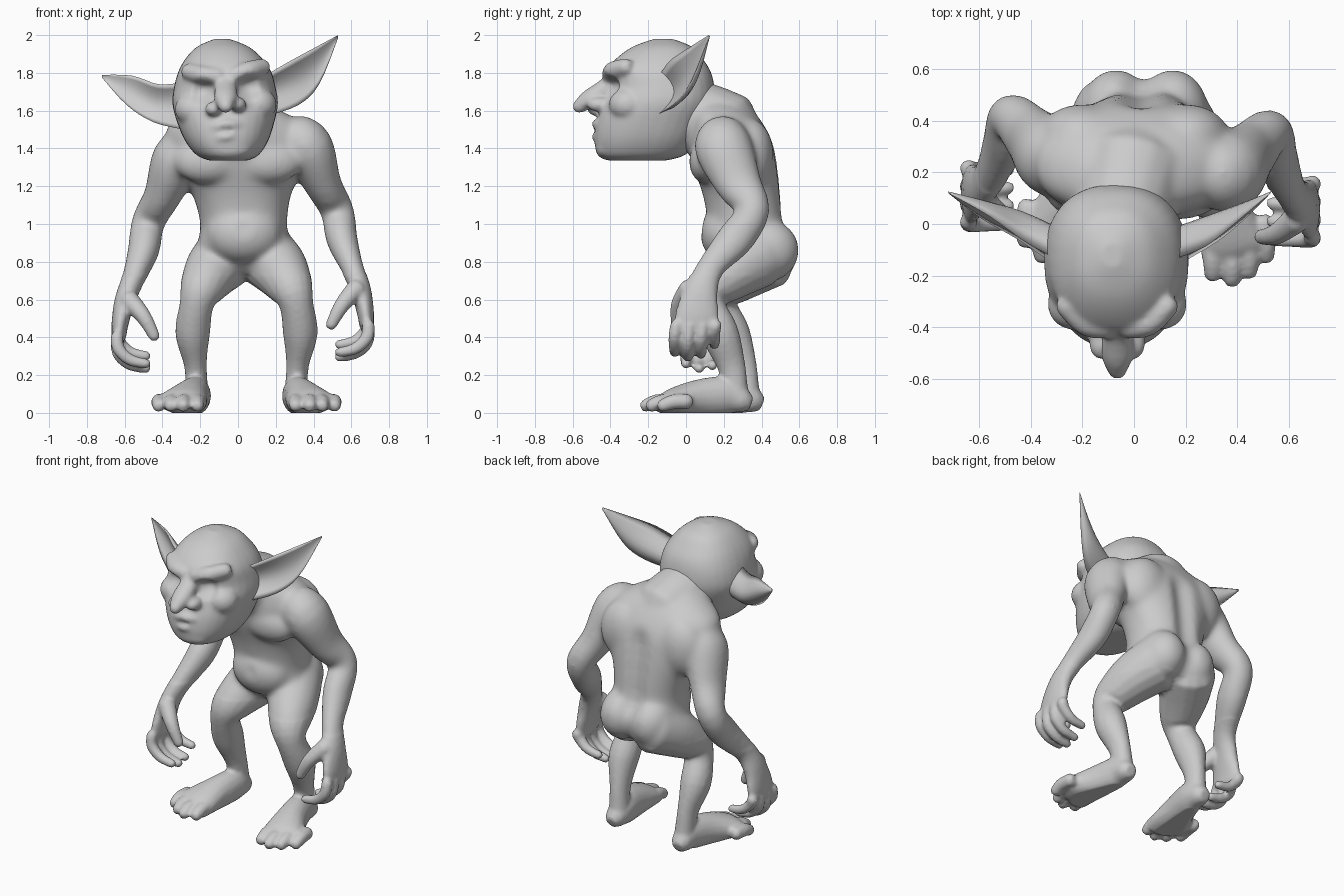
import bpy, bmesh, math
from mathutils import Vector, Matrix

cube = bpy.data.objects.get("Cube")
if cube:
    bpy.data.objects.remove(cube, do_unlink=True)

skin_material = bpy.data.materials.new("grey skin")
skin_material.use_nodes = True
grey = (.6, .6, .6, 1)
skin_material.diffuse_color = grey
skin_material.node_tree.nodes["Principled BSDF"].inputs["Base Color"].default_value = grey


def spline(values, steps=4):
    """Catmull-Rom interpolation through tuples of any length."""
    rows = [Vector(v) for v in values]
    rows = [rows[0]] + rows + [rows[-1]]
    result = []
    for a, b, c, d in zip(rows, rows[1:], rows[2:], rows[3:]):
        for i in range(steps):
            t = i / steps
            result.append(b + (c - a) * (t / 2)
                          + (a * 2 - b * 5 + c * 4 - d) * (t * t / 2)
                          + (b * 3 - a - c * 3 + d) * (t ** 3 / 2))
    result.append(rows[-1])
    return result


def bridge(bm, rings):
    """Join closed rings of points into a capped skin."""
    loops = [[bm.verts.new(p) for p in ring] for ring in rings]
    count = len(loops[0])
    for low, high in zip(loops, loops[1:]):
        for i in range(count):
            j = (i + 1) % count
            bm.faces.new((low[i], low[j], high[j], high[i]))
    bm.faces.new(loops[0][::-1])
    bm.faces.new(loops[-1])


def section(centre, u, v, a, b, power=2, sides=16):
    ring = []
    for i in range(sides):
        angle = math.tau * i / sides
        c, s = math.cos(angle), math.sin(angle)
        ring.append(centre + u * math.copysign(abs(c) ** (2 / power), c) * a
                    + v * math.copysign(abs(s) ** (2 / power), s) * b)
    return ring


def stack(bm, levels, power):
    """Horizontal sections given as x, y, z, half width, half depth."""
    x_axis, y_axis = Vector((1, 0, 0)), Vector((0, 1, 0))
    bridge(bm, [section(Vector(r[:3]), x_axis, y_axis, r[3], r[4], power, sides=32)
                for r in spline(levels)])


def tube(bm, path, axis=(1, 0, 0)):
    """Round-ended limb given as x, y, z, radius and optionally a second radius."""
    rows = spline([p if len(p) == 5 else (*p, p[-1]) for p in path])
    points = [Vector(r[:3]) for r in rows]
    last = len(rows) - 1
    rings = []
    for i, (p, r) in enumerate(zip(points, rows)):
        tangent = (points[min(i + 1, last)] - points[max(i - 1, 0)]).normalized()
        u = Vector(axis)
        u = (u - tangent * u.dot(tangent)).normalized()
        v = tangent.cross(u)
        cap = tangent * min(r[3], r[4]) * .6
        if i == 0:
            rings.append(section(p - cap, u, v, r[3] * .6, r[4] * .6))
        rings.append(section(p, u, v, r[3], r[4]))
        if i == last:
            rings.append(section(p + cap, u, v, r[3] * .6, r[4] * .6))
    bridge(bm, rings)


def ball(bm, centre, radii):
    matrix = Matrix.Translation(centre) @ Matrix.Diagonal((*radii, 1))
    bmesh.ops.create_icosphere(bm, subdivisions=3, radius=1, matrix=matrix)


def finish(bm, name, voxel=0, smoothing=0):
    """Make the object, fuse its forms into one skin and shade it smooth."""
    bmesh.ops.recalc_face_normals(bm, faces=bm.faces)
    mesh = bpy.data.meshes.new(name)
    bm.to_mesh(mesh)
    bm.free()
    obj = bpy.data.objects.new(name, mesh)
    bpy.context.collection.objects.link(obj)
    if voxel:
        remesh = obj.modifiers.new("fuse", 'REMESH')
        remesh.mode = 'VOXEL'
        remesh.voxel_size = voxel
        smooth = obj.modifiers.new("relax", 'SMOOTH')
        smooth.factor = .5
        smooth.iterations = smoothing
        bpy.context.view_layer.update()
        graph = bpy.context.evaluated_depsgraph_get()
        obj.data = bpy.data.meshes.new_from_object(obj.evaluated_get(graph))
        obj.modifiers.clear()
        obj.data.name = name
    obj.data.materials.clear()
    obj.data.materials.append(skin_material)
    for face in obj.data.polygons:
        face.use_smooth = True
    return obj


def push(obj, centre, radius, move):
    """Soft sculpting stroke."""
    centre, move = Vector(centre), Vector(move)
    for vert in obj.data.vertices:
        distance = (vert.co - centre).length / radius
        if distance < 1:
            vert.co += move * (1 - distance * distance) ** 2


def relax_above(obj, height, rounds):
    """Melt the forms above a height into each other."""
    bm = bmesh.new()
    bm.from_mesh(obj.data)
    upper = [v for v in bm.verts if v.co.z > height]
    for _ in range(rounds):
        bmesh.ops.smooth_vert(bm, verts=upper, factor=.5,
                              use_axis_x=True, use_axis_y=True, use_axis_z=True)
    bm.to_mesh(obj.data)
    bm.free()


def posed(path, side, shift):
    """Mirror a limb path to one side and shift it into its pose."""
    return [(side * (p[0] + shift[0]), p[1] + shift[1], p[2] + shift[2], *p[3:]) for p in path]


# Torso, neck and muscles
body = bmesh.new()
stack(body, [(.03, .38, .71, .06, .09), (.03, .37, .78, .18, .17), (.03, .335, .88, .24, .225),
             (.03, .32, 1, .23, .205), (.02, .3, 1.15, .26, .21), (.01, .265, 1.3, .335, .225),
             (0, .24, 1.42, .38, .225), (-.01, .22, 1.52, .36, .195), (-.02, .19, 1.6, .25, .16),
             (-.03, .15, 1.66, .13, .1)], power=2.2)
tube(body, [(0, .22, 1.48, .22), (-.03, .1, 1.55, .2), (-.06, -.02, 1.6, .18)])
ball(body, (.03, .21, .95), (.2, .135, .16))
for side in (-1, 1):
    ball(body, (.04 + side * .11, .43, .86), (.14, .17, .165))
    ball(body, (side * .16, .11, 1.33), (.18, .095, .12))
    ball(body, (side * .2, .34, 1.36), (.17, .125, .2))

# Arms with hands and legs with feet; the right limbs are lower and further back
for side, arm_shift, leg_shift in ((1, (0, 0, 0), (0, 0, 0)),
                                   (-1, (-.05, .06, -.06), (-.09, .06, 0))):
    def arm(path):
        tube(body, posed(path, side, arm_shift), axis=(0, 1, 0))

    def leg(path):
        tube(body, posed(path, side, leg_shift))

    arm([(.29, .2, 1.46, .13), (.37, .2, 1.4, .155, .14), (.45, .28, 1.21, .125, .1),
         (.525, .355, 1.07, .09), (.55, .26, .92, .1, .085), (.605, .13, .77, .075, .062),
         (.65, .08, .65, .09, .055), (.675, .06, .53, .115, .045), (.68, .05, .46, .115, .038)])
    for index, y in enumerate((-.05, .02, .09, .16)):
        rise = (.02, -.005, .01, .06)[index]
        arm([(.69, y, .47, .034), (.683, y - .01, .38 + rise, .034),
             (.62, y - .01, .32 + rise, .031), (.53, y - .01, .3 + rise, .026)])
    arm([(.63, .02, .66, .055), (.55, -.04, .57, .042), (.49, -.05, .46, .03)])

    leg([(.15, .38, .83, .17), (.22, .26, .76, .155), (.28, .14, .66, .12), (.31, .12, .57, .09),
         (.33, .18, .42, .092, .1), (.315, .24, .25, .06, .075), (.305, .27, .08, .062)])
    leg([(.31, .31, .06, .062), (.31, .22, .09, .078, .1), (.34, .08, .08, .095, .1),
         (.38, -.06, .06, .13, .075), (.4, -.11, .045, .13, .055)])
    for x, tip in ((.305, -.2), (.38, -.22), (.445, -.19), (.51, -.13)):
        leg([(x - .01, tip + .14, .06, .042), (x, tip + .06, .058, .04), (x, tip, .035, .034)])

body = finish(body, "body", voxel=.012, smoothing=5)
# Spine furrow, navel, melted muscles and flat soles
for step in range(14):
    push(body, (.025, .53 - step * .004, .95 + step * .035), .1, (0, -.013, 0))
push(body, (.03, .07, .98), .05, (0, .015, 0))
relax_above(body, .73, 16)
for vert in body.data.vertices:
    vert.co.z = max(vert.co.z, 0)

# Head
head = bmesh.new()
stack(head, [(-.05, -.26, 1.335, .1, .15), (-.055, -.235, 1.365, .165, .23),
             (-.06, -.21, 1.44, .22, .275), (-.065, -.18, 1.54, .258, .295),
             (-.068, -.145, 1.64, .28, .295), (-.07, -.13, 1.73, .268, .28),
             (-.07, -.145, 1.81, .245, .275), (-.075, -.14, 1.88, .2, .225),
             (-.08, -.125, 1.94, .135, .155), (-.085, -.12, 1.98, .04, .05)], power=2.3)
# Hooked nose, chin and lips
middle = -.065
tube(head, [(middle, -.37, 1.77, .05), (middle, -.44, 1.71, .06, .05),
            (middle, -.515, 1.66, .06, .05), (middle, -.575, 1.615, .035)])
ball(head, (-.05, -.42, 1.4), (.12, .06, .06))
for height, reach in ((1.525, .13), (1.465, .11)):
    tube(head, [(middle - reach, -.42, height - .03, .02), (middle, -.47, height, .032),
                (middle + reach, -.42, height, .02)], axis=(0, 1, 0))
# Nostrils, brows, cheeks and jaw corners, tilted with the head
for side in (-1, 1):
    tilt = side * .012
    ball(head, (middle + side * .065, -.46, 1.62 + tilt), (.045, .065, .04))
    tube(head, [(middle + side * .03, -.4, 1.78, .045), (middle + side * .12, -.385, 1.8 + tilt, .05),
                (middle + side * .2, -.31, 1.82 + tilt, .045)], axis=(0, 1, 0))
    ball(head, (middle + side * .17, -.31, 1.62 + tilt), (.1, .1, .09))
head = finish(head, "head", voxel=.011, smoothing=11)
for side in (-1, 1):
    push(head, (middle + side * .12, -.41, 1.715 + side * .012), .09, (0, .04, 0))
push(head, (middle, -.47, 1.495), .05, (0, .012, 0))


# Ears: cupped leaves between an upper and a lower edge
def ear(name, upper, lower):
    bm = bmesh.new()
    rings = []
    cups = spline([(.12, .02), (.095, .02), (.05, .015), (.002, .004)])
    for top, bottom, (cup, thick) in zip(spline(upper), spline(lower), cups):
        ring = []
        for i in range(16):
            s = i / 8 if i <= 8 else 2 - i / 8
            bulge = math.sin(math.pi * s)
            depth = cup * .6 * bulge if i <= 8 else (cup + thick) * bulge ** .7
            ring.append(top.lerp(bottom, s) + Vector((0, depth, 0)))
        rings.append(ring)
    bridge(bm, rings)
    finish(bm, name)


ear("left_ear",
    [(.15, -.14, 1.79), (.28, -.085, 1.865), (.4, .01, 1.93), (.53, .12, 2)],
    [(.15, -.17, 1.57), (.32, -.07, 1.63), (.43, .02, 1.74), (.53, .12, 1.985)])
ear("right_ear",
    [(-.29, -.14, 1.75), (-.42, -.07, 1.74), (-.56, .03, 1.785), (-.72, .12, 1.79)],
    [(-.29, -.17, 1.5), (-.45, -.06, 1.54), (-.59, .02, 1.63), (-.72, .12, 1.775)])
